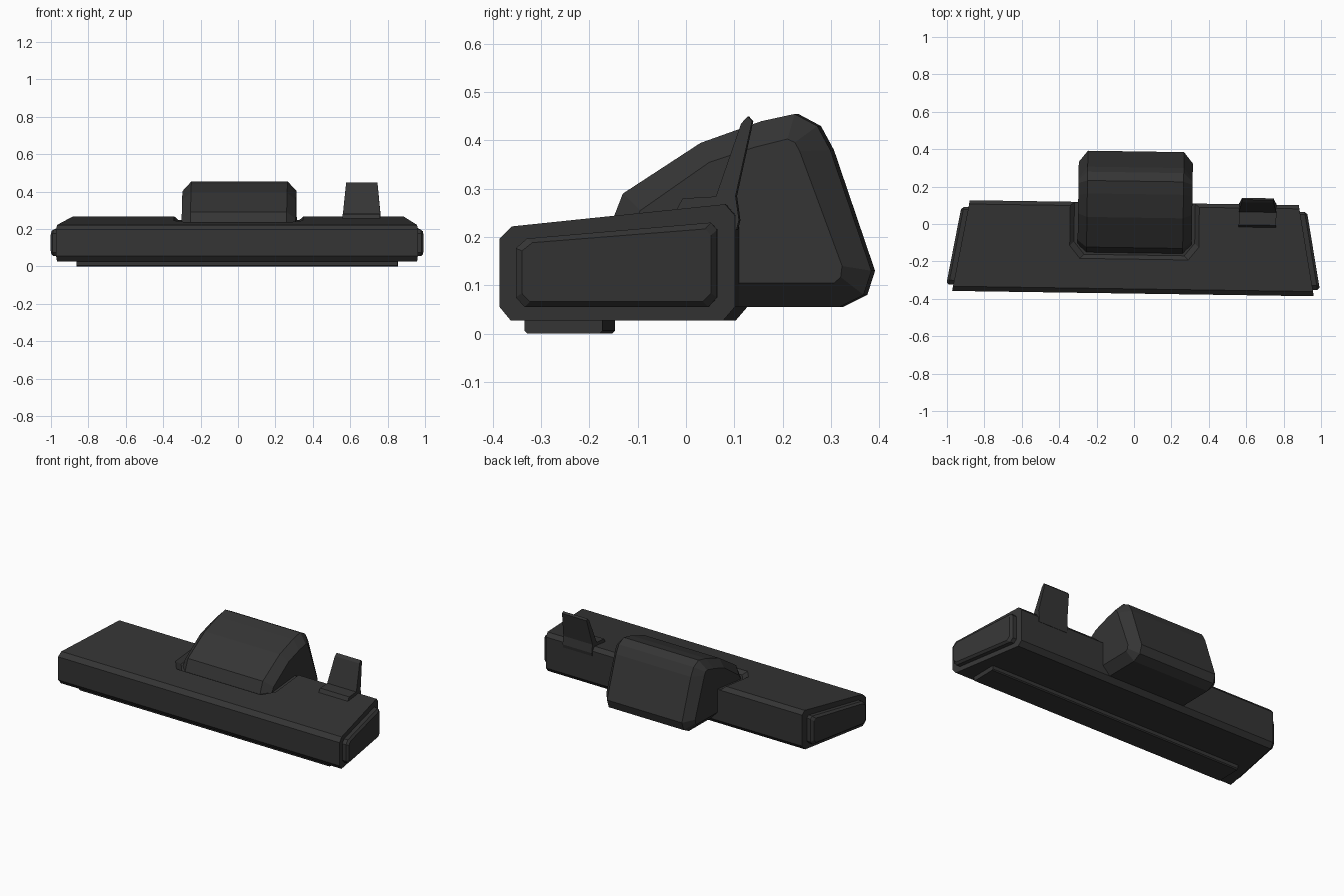
import bpy, bmesh
from mathutils import Matrix

cube = bpy.data.objects.get("Cube")
if cube:
    bpy.data.objects.remove(cube, do_unlink=True)

TURN = Matrix.Rotation(-0.0147, 4, 'Z')   # whole model sits slightly turned

black = bpy.data.materials.new("matte_black")
black.use_nodes = True
COLOUR = (0.035, 0.035, 0.035, 1)
black.diffuse_color = COLOUR
bsdf = black.node_tree.nodes["Principled BSDF"]
bsdf.inputs["Base Color"].default_value = COLOUR
bsdf.inputs["Roughness"].default_value = 0.7


def loft(name, rings):
    """Skin a list of equal-length point rings and cap both ends."""
    bm = bmesh.new()
    loops = [[bm.verts.new(TURN @ Matrix.Translation(p).to_translation()) for p in r] for r in rings]
    n = len(rings[0])
    for a, b in zip(loops, loops[1:]):
        for i in range(n):
            j = (i + 1) % n
            bm.faces.new((a[i], a[j], b[j], b[i]))
    bm.faces.new(loops[0][::-1])
    bm.faces.new(loops[-1])
    bmesh.ops.recalc_face_normals(bm, faces=bm.faces)
    mesh = bpy.data.meshes.new(name)
    bm.to_mesh(mesh)
    bm.free()
    mesh.materials.append(black)
    ob = bpy.data.objects.new(name, mesh)
    bpy.context.scene.collection.objects.link(ob)
    return ob


def end_x(y):
    """Half width of the tapering body at depth y."""
    return 0.967 - 0.18 * (y + 0.372)


def top_z(y):
    """Height of the sloping top at depth y."""
    return 0.222 + 0.104 * (y + 0.347)


# Main body: bevelled side profile, tapering towards the back
profile = [(-0.372, 0.055), (-0.349, 0.027), (0.09, 0.027), (0.114, 0.055),
           (0.114, 0.245), (0.094, 0.268), (-0.347, 0.222), (-0.372, 0.197)]
body = loft("body", [[(s * end_x(y), y, z) for y, z in profile] for s in (-1, 1)])

# Shallow sloped-wall recess around the hump
half = [(0.345, 0.2), (0.345, -0.12), (0.29, -0.188)]


def recess_ring(inset, lift):
    right = [(x - inset, y + (inset if y < 0 else 0)) for x, y in half]
    plan = right + [(-x, y) for x, y in reversed(right)]
    return [(x + 0.003, y, top_z(y) + lift) for x, y in plan]


cutter = loft("recess_cutter", [recess_ring(0.022, -0.022), recess_ring(-0.02, 0.02)])
cutter.hide_render = True
cutter.hide_viewport = True
cut = body.modifiers.new("recess", 'BOOLEAN')
cut.object = cutter
cut.operation = 'DIFFERENCE'
cut.solver = 'EXACT'
cutter.hide_viewport = False
bpy.context.view_layer.update()
depsgraph = bpy.context.evaluated_depsgraph_get()
cut_mesh = bpy.data.meshes.new_from_object(body.evaluated_get(depsgraph))
body.modifiers.clear()
body.data = cut_mesh
bpy.data.objects.remove(cutter, do_unlink=True)

# Hump: full profile in the middle, inset profile on the chamfered sides
outer = [(-0.162, 0.2), (-0.127, 0.29), (0.034, 0.395), (0.16, 0.44), (0.229, 0.455),
         (0.276, 0.43), (0.303, 0.38), (0.388, 0.13), (0.372, 0.08), (0.322, 0.055), (0.0, 0.055)]
inner = [(-0.12, 0.2), (-0.09, 0.255), (0.053, 0.355), (0.15, 0.387), (0.215, 0.403),
         (0.23, 0.396), (0.24, 0.378), (0.328, 0.14), (0.325, 0.117), (0.312, 0.105), (0.0, 0.105)]
loft("hump", [[(0.005 + x, y, z) for y, z in p]
              for x, p in ((-0.305, inner), (-0.257, outer), (0.257, outer), (0.305, inner))])

# Raised plates on both ends
plate = [(-0.338, 0.075), (-0.32, 0.055), (0.06, 0.055), (0.078, 0.075),
         (0.078, 0.215), (0.065, 0.23), (-0.315, 0.197), (-0.338, 0.177)]


def plate_ring(side, depth, sy, sz):
    pts = [(-0.13 + (y + 0.13) * sy, 0.135 + (z - 0.135) * sz) for y, z in plate]
    return [(side * (end_x(y) + depth), y, z) for y, z in pts]


for side, name in ((1, "left_end_plate"), (-1, "right_end_plate")):
    loft(name, [plate_ring(side, -0.01, 1, 1), plate_ring(side, 0.025, 1, 1),
                plate_ring(side, 0.038, 0.94, 0.86)])

# Foot strip under the front
foot = [(-0.322, 0.03), (-0.322, 0.006), (-0.316, 0), (-0.166, 0), (-0.16, 0.006), (-0.16, 0.03)]
loft("foot_strip", [[(x, y, z) for y, z in foot] for x in (-0.858, 0.858)])

# Upright tab hooked over the back edge, narrowing upwards
tab = [(-0.012, 0.25), (0.004, 0.28), (0.073, 0.284), (0.125, 0.435), (0.139, 0.45),
       (0.148, 0.44), (0.114, 0.285), (0.121, 0.235), (0.116, 0.215), (0.08, 0.215)]
loft("tab", [[(0.66 + s * (0.1 - 0.1 * max(0, z - 0.285)), y, z) for y, z in tab]
             for s in (-1, 1)])
